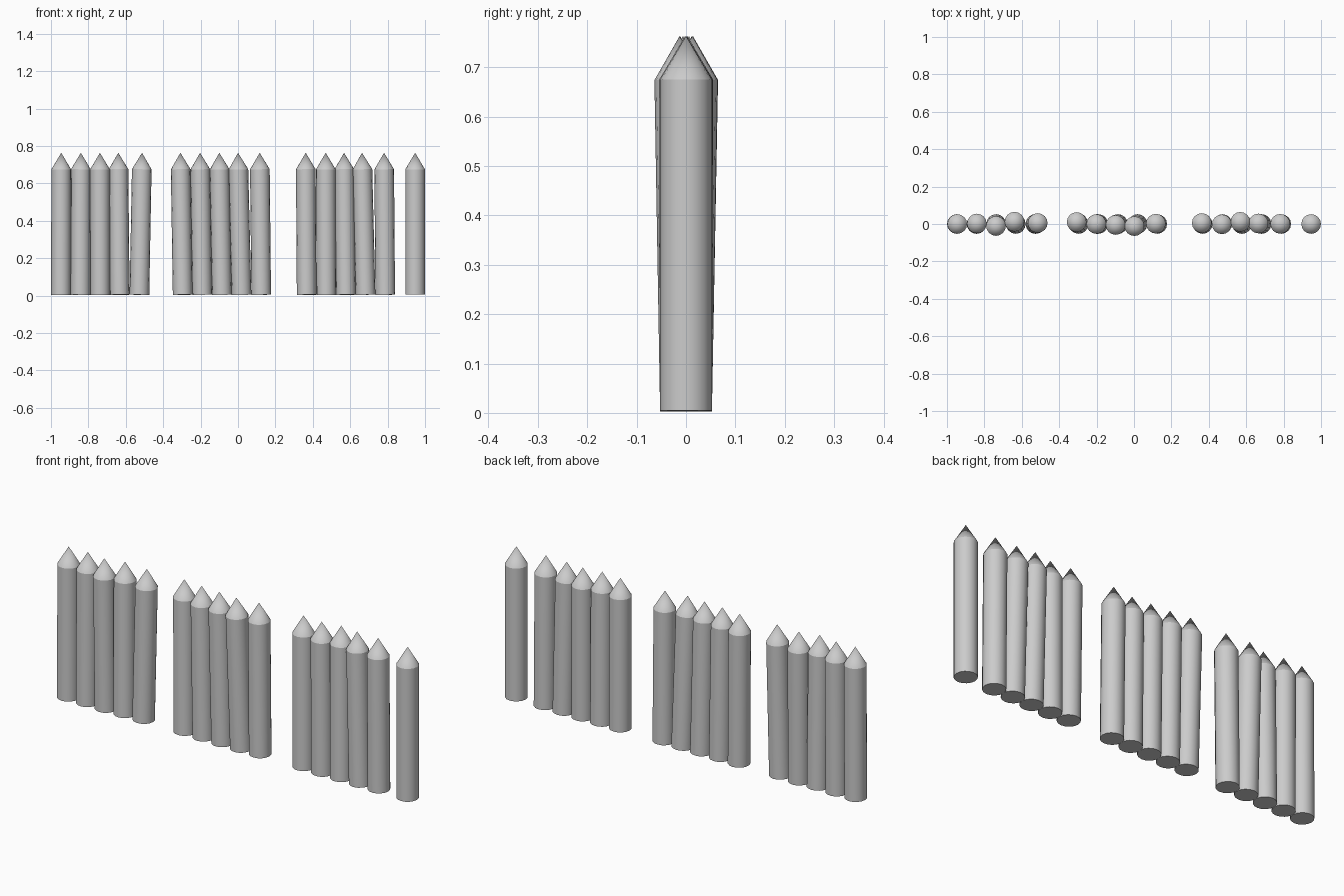
import bpy, bmesh, math
from mathutils import Vector

if "Cube" in bpy.data.objects:
    bpy.data.objects.remove(bpy.data.objects["Cube"])

RADIUS, SHOULDER, TIP, SIDES = 0.0525, 0.675, 0.763, 16


def stake(name, base, top, z0):
    """Round post from base (x, y) leaning to top (x, y), ending in a cone."""
    bm = bmesh.new()
    axis = Vector((top[0] - base[0], top[1] - base[1], TIP - z0))
    turn = Vector((0, 0, 1)).rotation_difference(axis)
    origin = Vector((base[0], base[1], z0))
    place = lambda x, y, z: bm.verts.new(origin + turn @ Vector((x, y, z)))
    rings = []
    for z in (0, SHOULDER - z0):
        rings.append([place(RADIUS * math.cos(2 * math.pi * i / SIDES),
                            RADIUS * math.sin(2 * math.pi * i / SIDES), z)
                      for i in range(SIDES)])
    low, high = rings
    point = place(0, 0, axis.length)
    for i in range(SIDES):
        j = (i + 1) % SIDES
        bm.faces.new((low[i], low[j], high[j], high[i]))
        bm.faces.new((high[i], high[j], point))
    bm.faces.new(low[::-1])
    mesh = bpy.data.meshes.new(name)
    bm.to_mesh(mesh)
    bm.free()
    obj = bpy.data.objects.new(name, mesh)
    bpy.context.collection.objects.link(obj)
    bpy.context.view_layer.objects.active = obj
    obj.select_set(True)


# Three panels of five stakes: first base x, then (tip x, tip y) of each stake
panels = [
    ("left", -0.947, [(-0.945, 0), (-0.84, 0.003), (-0.738, -0.012), (-0.64, 0.014), (-0.513, 0.006)]),
    ("middle", -0.296, [(-0.308, 0.012), (-0.203, 0), (-0.1, -0.006), (0, -0.013), (0.116, 0.002)]),
    ("right", 0.367, [(0.362, 0.006), (0.469, -0.002), (0.567, 0.013), (0.663, 0.003), (0.781, 0.001)]),
]
for side, start, tips in panels:
    for i, tip in enumerate(tips):
        stake(f"{side}_stake_{i + 1}", (start + 0.105 * i, 0), tip, 0.004)

# Lone upright stake at the end
stake("end_stake", (0.947, 0), (0.947, 0), 0.005)

bpy.ops.object.shade_smooth_by_angle(angle=math.radians(25))
